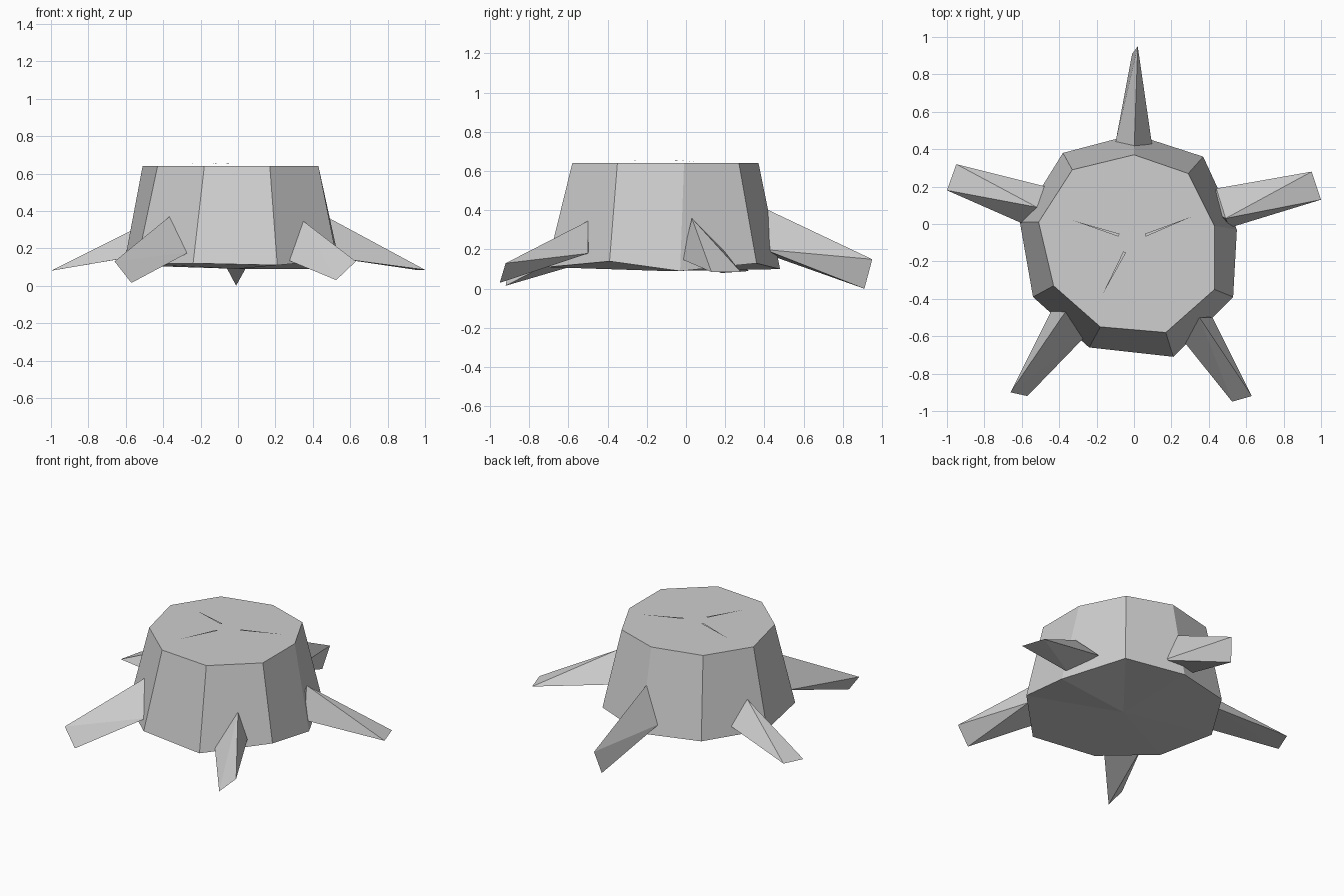
import bpy, bmesh
from mathutils import Vector

if "Cube" in bpy.data.objects:
    bpy.data.objects.remove(bpy.data.objects["Cube"])

grey = bpy.data.materials.new("weathered grey")
grey.diffuse_color = (0.62, 0.62, 0.62, 1)
grey.use_nodes = True
grey.node_tree.nodes["Principled BSDF"].inputs["Base Color"].default_value = grey.diffuse_color


def finish(name, bm):
    """Turn a bmesh into a flat-shaded object."""
    bmesh.ops.recalc_face_normals(bm, faces=bm.faces)
    me = bpy.data.meshes.new(name)
    bm.to_mesh(me)
    bm.free()
    me.materials.append(grey)
    ob = bpy.data.objects.new(name, me)
    bpy.context.collection.objects.link(ob)
    return ob


# Trunk: uneven nine-sided stump, wider at the foot
top = [(0, .37), (.29, .27), (.43, -.01), (.43, -.35), (.17, -.58),
       (-.18, -.55), (-.43, -.33), (-.51, .01), (-.33, .29)]
foot = [(0, .48, .10), (.37, .36, .13), (.55, -.03, .09), (.53, -.39, .14),
        (.21, -.71, .11), (-.24, -.66, .12), (-.54, -.39, .12),
        (-.61, .01, .11), (-.38, .38, .11)]
bm = bmesh.new()
upper = [bm.verts.new((x, y, .64)) for x, y in top]
lower = [bm.verts.new(p) for p in foot]
under = bm.verts.new((0, -.1, .09))
bm.faces.new(upper)
for i in range(9):
    j = (i + 1) % 9
    bm.faces.new((lower[i], lower[j], upper[j], upper[i]))
    bm.faces.new((lower[j], lower[i], under))
finish("stump_trunk", bm)

# Roots: three-cornered base on the trunk narrowing to a blade-like tip edge
roots = {
    "back_root": [(0, .38, .42), (-.10, .43, .17), (.10, .40, .20),
                  (.02, .95, .15), (-.01, .91, 0)],
    "front_left_root": [(-.36, -.46, .375), (-.26, -.60, .18), (-.44, -.46, .15),
                        (-.66, -.90, .13), (-.57, -.92, .015)],
    "front_right_root": [(.35, -.50, .345), (.26, -.62, .14), (.42, -.50, .18),
                         (.63, -.92, .13), (.525, -.95, .03)],
    "right_root": [(.49, .03, .36), (.51, -.02, .15), (.44, .19, .20),
                   (1, .13, .085), (.95, .28, .085)],
    "left_root": [(-.52, .09, .32), (-.59, 0, .15), (-.47, .20, .17),
                  (-1, .18, .08), (-.95, .32, .09)],
}
for name, pts in roots.items():
    bm = bmesh.new()
    centre = sum((Vector(p) for p in pts[:3]), Vector()) / 3
    inner = Vector((centre.x * .9, centre.y * .9, centre.z))  # buried end
    for p in pts + [inner]:
        bm.verts.new(p)
    bmesh.ops.convex_hull(bm, input=bm.verts)
    finish(name, bm)

# Cracks: thin tapered slivers lying on the cut top
cracks = [((-.08, -.06, .656), (-.33, .02, .650)),
          ((.06, -.06, .652), (.31, .04, .650)),
          ((-.05, -.15, .655), (-.17, -.38, .650))]
for i, (a, b) in enumerate(cracks):
    a, b = Vector(a), Vector(b)
    side = (b - a).cross(Vector((0, 0, 1))).normalized() * .008
    bm = bmesh.new()
    bm.faces.new([bm.verts.new(p) for p in (a - side, a + side, b)])
    bmesh.ops.recalc_face_normals(bm, faces=bm.faces)
    if bm.faces[:][0].normal.z < 0:
        bm.faces[:][0].normal_flip()
    finish(f"top_crack_{i + 1}", bm)
